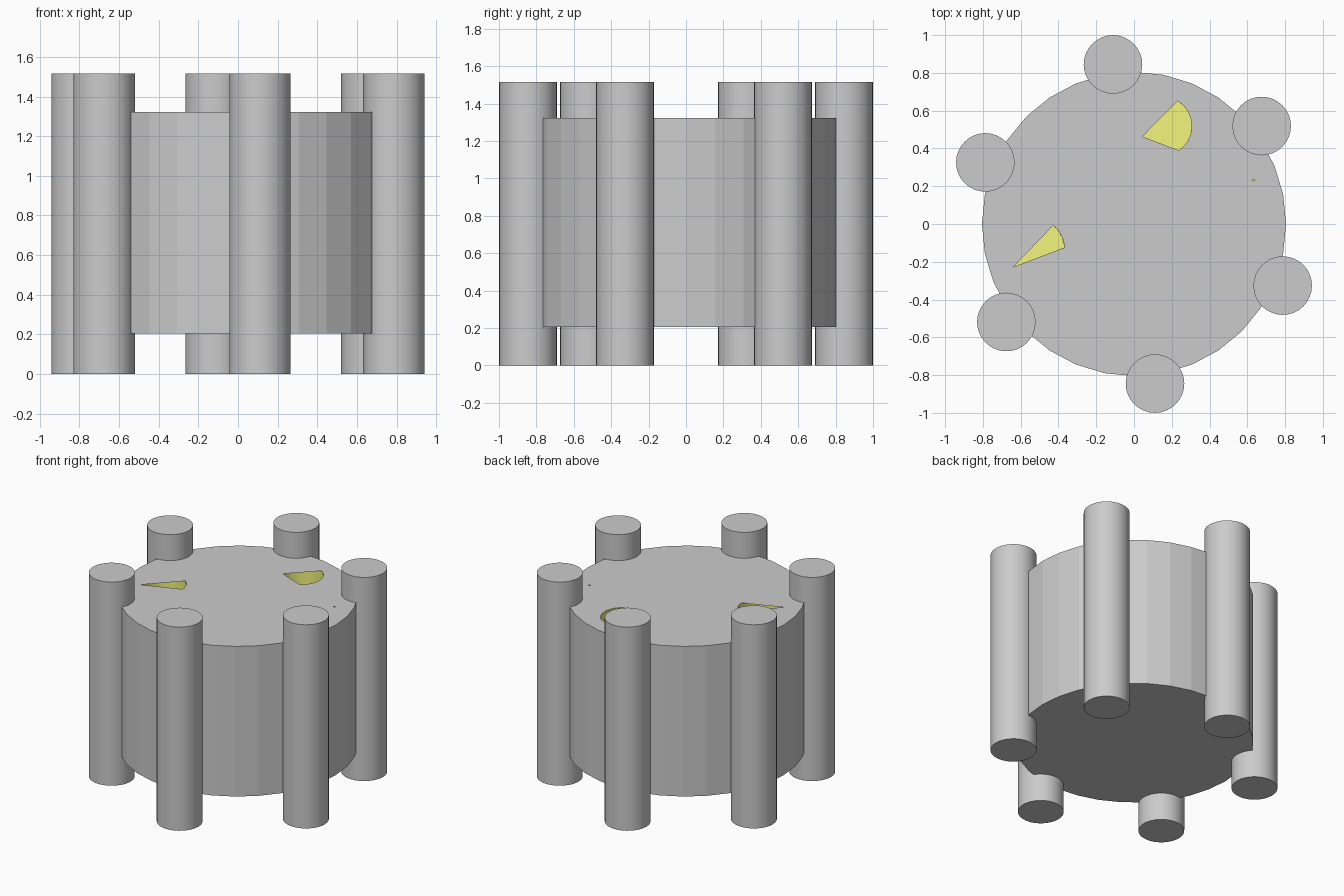
import bpy, bmesh
from math import sin, cos, radians, tau, atan2

if "Cube" in bpy.data.objects:
    bpy.data.objects.remove(bpy.data.objects["Cube"])

R, Z0, Z1, TOP = 0.805, 0.205, 1.322, 1.515   # drum radius, drum bottom/top, pillar top
PIN_R = 0.155                                 # pillar and bore radius
BORE_RING, BORE_ANG, BORE_FLOOR = 0.54, 13.8, 0.3

yellow = bpy.data.materials.new("bore_yellow")
yellow.diffuse_color = (0.9, 0.92, 0.2, 1)
yellow.use_nodes = True
yellow.node_tree.nodes["Principled BSDF"].inputs["Base Color"].default_value = yellow.diffuse_color


def circle(r, n, cx=0, cy=0):
    return [(cx + r * cos(tau * i / n), cy + r * sin(tau * i / n)) for i in range(n)]


def prism(name, outline, z0, z1, top=True, inward=False):
    """Extruded outline; can be left open on top and turned inside out."""
    bm = bmesh.new()
    lo = [bm.verts.new((x, y, z0)) for x, y in outline]
    hi = [bm.verts.new((x, y, z1)) for x, y in outline]
    n = len(outline)
    for i in range(n):
        j = (i + 1) % n
        bm.faces.new((lo[i], lo[j], hi[j], hi[i]))
    bm.faces.new(lo[::-1])
    if top:
        bm.faces.new(hi)
    if inward:
        bmesh.ops.reverse_faces(bm, faces=bm.faces[:])
    me = bpy.data.meshes.new(name)
    bm.to_mesh(me)
    bm.free()
    ob = bpy.data.objects.new(name, me)
    bpy.context.collection.objects.link(ob)
    return ob


def select(ob):
    bpy.ops.object.select_all(action='DESELECT')
    ob.select_set(True)
    bpy.context.view_layer.objects.active = ob


def smooth(ob):
    select(ob)
    bpy.ops.object.shade_smooth_by_angle(angle=radians(35))


def ring_point(r, deg):
    return r * cos(radians(deg)), r * sin(radians(deg))


# Faceted drum, closed by a separate pierced lid
drum_outline = circle(R, 32)
prism("drum", drum_outline, Z0, Z1, top=False)

# Pillars and yellow bores, six of each
for k in range(6):
    x, y = ring_point(0.852, 37.5 + 60 * k)
    smooth(prism(f"pillar_{k + 1}", circle(PIN_R, 32, x, y), 0, TOP))
    x, y = ring_point(BORE_RING, BORE_ANG + 60 * k)
    bore = prism(f"bore_{k + 1}", circle(PIN_R, 32, x, y), BORE_FLOOR, Z1 - 0.001,
                 top=False, inward=True)
    bore.data.materials.append(yellow)
    smooth(bore)


def opening(apex, start, end, bore):
    """Wedge opening: an apex joined to an arc of the bore's rim."""
    cx, cy = ring_point(BORE_RING, BORE_ANG + 60 * bore)
    a, b = (atan2(p[1] - cy, p[0] - cx) for p in (start, end))
    arc = [a + (b - a) * i / 10 for i in range(11)]
    return [apex] + [(cx + PIN_R * cos(t), cy + PIN_R * sin(t)) for t in arc]


# Lid with openings onto the bores
loops = [drum_outline,
         opening((0.045, 0.463), (0.235, 0.392), (0.235, 0.657), 1),
         opening((-0.64, -0.228), (-0.37, -0.125), (-0.425, -0.005), 3),
         [(0.625, 0.228), (0.641, 0.231), (0.635, 0.239)]]
cu = bpy.data.curves.new("drum_lid", 'CURVE')
cu.dimensions = '2D'
cu.fill_mode = 'BOTH'
for pts in loops:
    sp = cu.splines.new('POLY')
    sp.points.add(len(pts) - 1)
    for p, (x, y) in zip(sp.points, pts):
        p.co = (x, y, 0, 1)
    sp.use_cyclic_u = True
lid = bpy.data.objects.new("drum_lid", cu)
lid.location.z = Z1
bpy.context.collection.objects.link(lid)
select(lid)
bpy.ops.object.convert(target='MESH')
lid = bpy.context.view_layer.objects.active

# Lid faces look upward and stay flat
bm = bmesh.new()
bm.from_mesh(lid.data)
bm.normal_update()
bmesh.ops.reverse_faces(bm, faces=[f for f in bm.faces if f.normal.z < 0])
for f in bm.faces:
    f.smooth = False
bm.to_mesh(lid.data)
bm.free()
